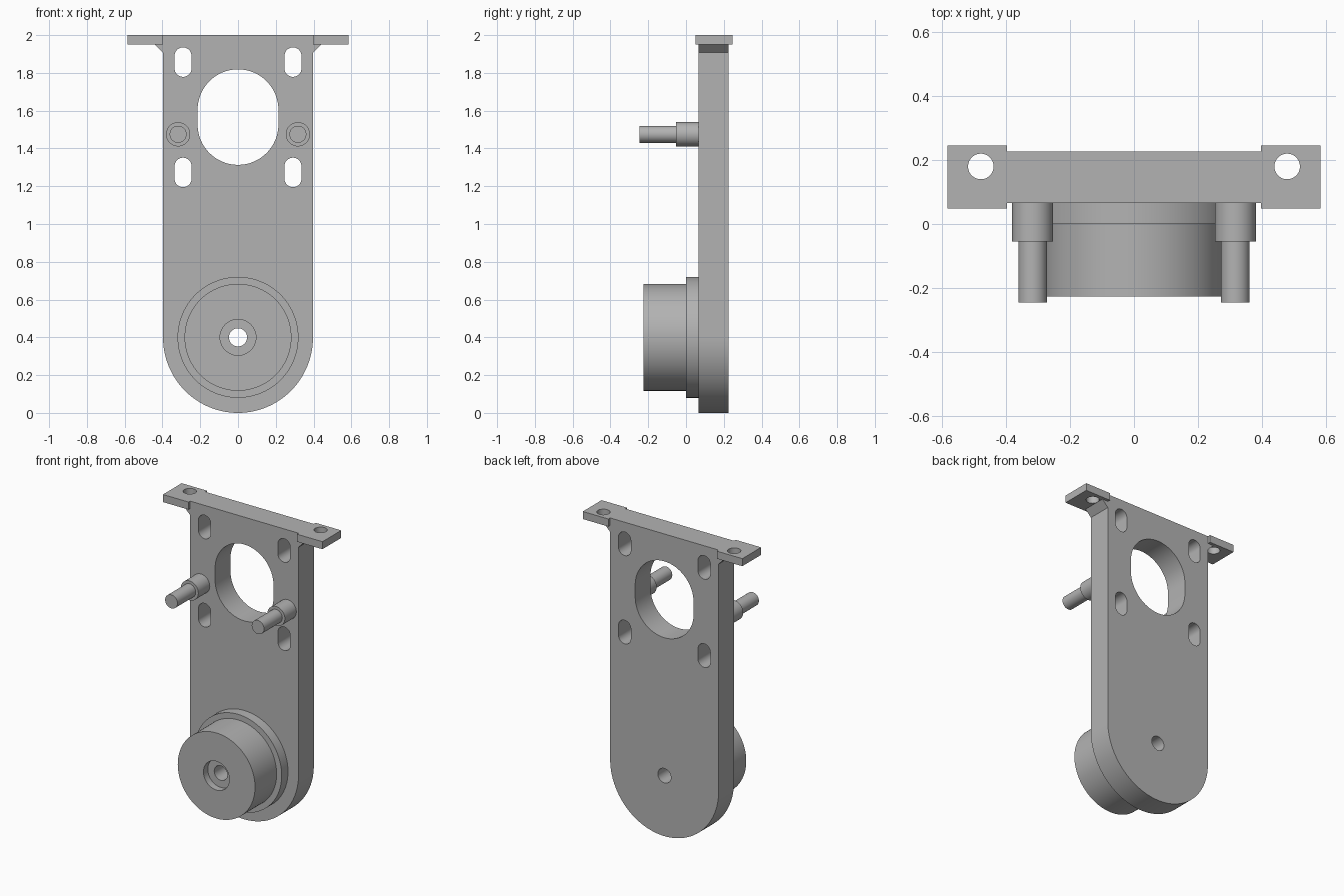
import bpy, bmesh, math
from mathutils import Matrix, Vector

if "Cube" in bpy.data.objects:
    bpy.data.objects.remove(bpy.data.objects["Cube"], do_unlink=True)

grey = bpy.data.materials.new("machined grey")
grey.use_nodes = True
colour = (0.45, 0.45, 0.45, 1)
grey.diffuse_color = colour
grey.node_tree.nodes["Principled BSDF"].inputs["Base Color"].default_value = colour

BACK, FRONT = 0.226, 0.066      # plate faces along y
BORE = 0.048


def add_object(name, bm):
    bmesh.ops.recalc_face_normals(bm, faces=bm.faces)
    mesh = bpy.data.meshes.new(name)
    bm.to_mesh(mesh)
    bm.free()
    mesh.materials.append(grey)
    obj = bpy.data.objects.new(name, mesh)
    bpy.context.collection.objects.link(obj)
    return obj


def prism(name, outline, start, end, axis="Y"):
    """Extrude an (x, z) outline along y, or an (x, y) outline along z."""
    place = (lambda a, b: (a, start, b)) if axis == "Y" else (lambda a, b: (a, b, start))
    bm = bmesh.new()
    face = bm.faces.new([bm.verts.new(place(a, b)) for a, b in outline])
    moved = bmesh.ops.extrude_face_region(bm, geom=[face], use_keep_orig=True)
    shift = Vector((0, end - start, 0) if axis == "Y" else (0, 0, end - start))
    bmesh.ops.translate(bm, vec=shift, verts=[v for v in moved["geom"] if isinstance(v, bmesh.types.BMVert)])
    return add_object(name, bm)


def lathe(name, profile, x, z, steps=96):
    """Spin a (radius, y) profile about an axis parallel to y."""
    bm = bmesh.new()
    verts = [bm.verts.new((r, y, 0)) for r, y in profile]
    edges = [bm.edges.new(pair) for pair in zip(verts, verts[1:])]
    bmesh.ops.spin(bm, geom=verts + edges, cent=(0, 0, 0), axis=(0, 1, 0),
                   angle=math.tau, steps=steps)
    bmesh.ops.remove_doubles(bm, verts=bm.verts, dist=1e-5)
    bmesh.ops.transform(bm, matrix=Matrix.Translation((x, 0, z)), verts=bm.verts)
    return add_object(name, bm)


def slot(cx, cy, radius, half_straight=0.0, steps=32):
    """Upright slot outline; a plain circle when it has no straight part."""
    points = []
    for start, offset in ((0, half_straight), (math.pi, -half_straight)):
        for i in range(steps + (1 if half_straight else 0)):
            a = start + math.pi * i / steps
            points.append((cx + radius * math.cos(a), cy + offset + radius * math.sin(a)))
    return points


def rectangle(x0, x1, y0, y1):
    return [(x0, y0), (x1, y0), (x1, y1), (x0, y1)]


def cut(target, cutters):
    bpy.context.view_layer.objects.active = target
    for cutter in cutters:
        cutter.hide_render = True
        mod = target.modifiers.new("cut", "BOOLEAN")
        mod.operation, mod.solver, mod.object = "DIFFERENCE", "EXACT", cutter
        bpy.ops.object.modifier_apply(modifier=mod.name)
        bpy.data.objects.remove(cutter, do_unlink=True)


parts = []

# Back plate with a rounded lower end
arc = [(0.397 * math.cos(a), 0.4 + 0.4 * math.sin(a))
       for a in (math.pi + math.pi * i / 64 for i in range(65))]
plate = prism("back_plate", arc + [(0.397, 2), (-0.397, 2)], FRONT, BACK)
openings = [slot(0, 1.566, 0.214, 0.039), slot(0, 0.4, BORE)]
openings += [slot(s * 0.291, z, 0.045, 0.033) for s in (-1, 1) for z in (1.857, 1.273)]
cut(plate, [prism("opening_cutter", o, FRONT - 0.1, BACK + 0.1) for o in openings])
parts.append(plate)

# Flanged hub with a counterbored hole
parts.append(lathe("hub", [(0.32, FRONT), (0.32, 0), (0.283, 0), (0.283, -0.226),
                           (0.095, -0.226), (0.095, -0.18), (BORE, -0.18), (BORE, FRONT)], 0, 0.4))

for side, label in ((1, "left"), (-1, "right")):
    # Stepped peg
    parts.append(lathe(label + "_peg", [(0.064, FRONT), (0.064, -0.054), (0.045, -0.054),
                                        (0.045, -0.245), (0, -0.245)], side * 0.317, 1.475, 48))
    # Mounting ear with a vertical screw hole
    ear = prism(label + "_ear", rectangle(side * 0.397, side * 0.584, 0.049, 0.245), 1.95, 2, "Z")
    cut(ear, [prism("screw_cutter", slot(side * 0.479, 0.18, 0.04), 1.9, 2.1, "Z")])
    parts.append(ear)
    # Small bevelled gusset under the ear
    parts.append(prism(label + "_gusset", [(side * 0.397, 1.907), (side * 0.44, 1.95),
                                           (side * 0.397, 1.95)], FRONT, BACK))

# Smooth round walls, crisp edges
bpy.ops.object.select_all(action="DESELECT")
for part in parts:
    part.select_set(True)
bpy.context.view_layer.objects.active = plate
bpy.ops.object.shade_smooth_by_angle(angle=math.radians(30))
